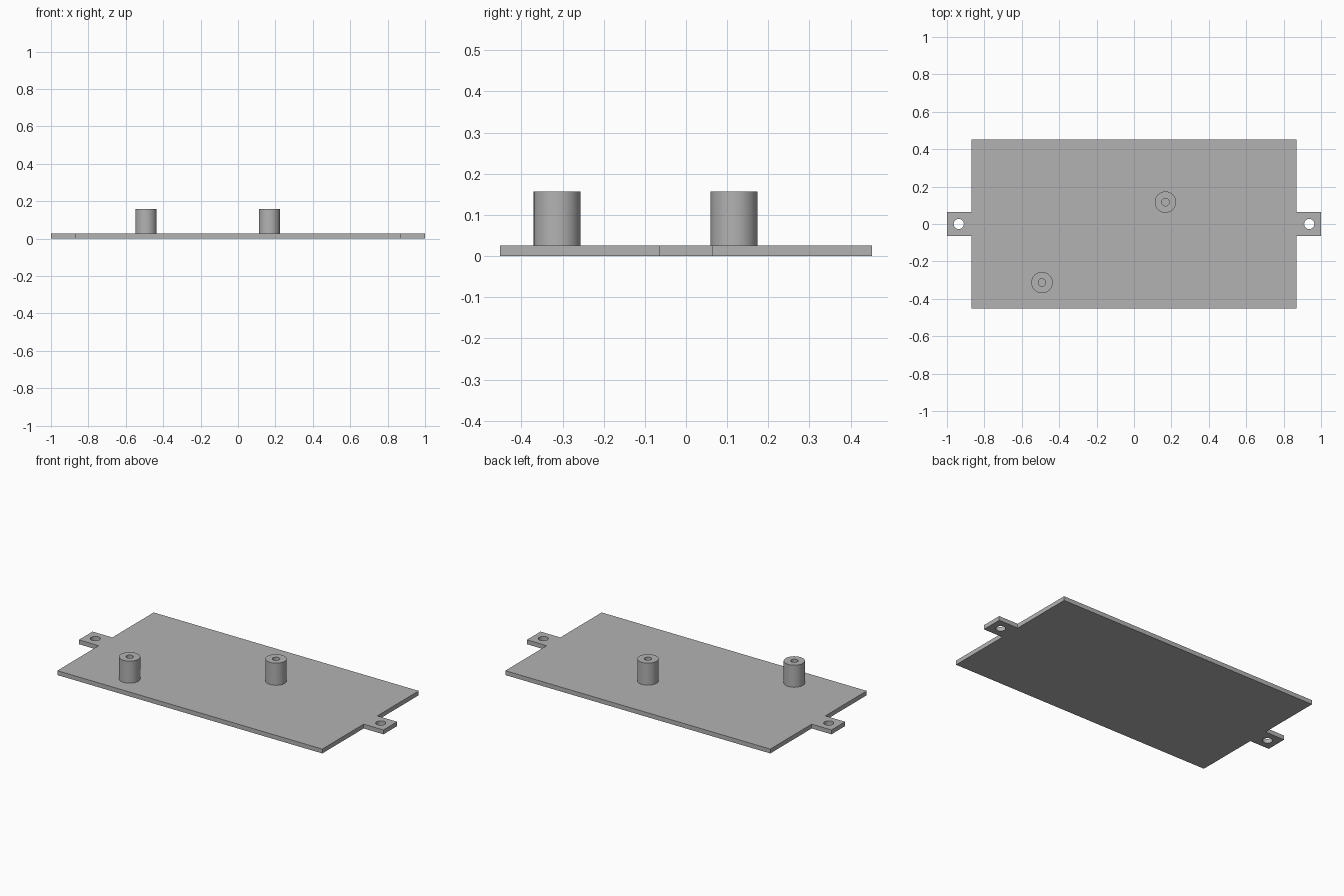
import bpy, bmesh
from math import pi, radians
from mathutils import Matrix, Vector

if "Cube" in bpy.data.objects:
    bpy.data.objects.remove(bpy.data.objects["Cube"])

THICK = 0.026
TOP = 0.157
HALF_X, HALF_Y = 0.87, 0.452
EAR_X, EAR_Y = 1.0, 0.064
HOLE_X, HOLE_R = 0.937, 0.027
POST_R, BORE_R = 0.057, 0.02
SIDES = 48

grey = bpy.data.materials.new("plain grey")
grey.use_nodes = True
colour = (0.45, 0.45, 0.45, 1)
grey.diffuse_color = colour
grey.node_tree.nodes["Principled BSDF"].inputs["Base Color"].default_value = colour


def make_object(name, bm):
    bmesh.ops.recalc_face_normals(bm, faces=bm.faces)
    mesh = bpy.data.meshes.new(name)
    bm.to_mesh(mesh)
    bm.free()
    mesh.materials.append(grey)
    obj = bpy.data.objects.new(name, mesh)
    bpy.context.collection.objects.link(obj)
    return obj


def activate(obj):
    bpy.ops.object.select_all(action='DESELECT')
    obj.select_set(True)
    bpy.context.view_layer.objects.active = obj


def smooth(obj):
    activate(obj)
    bpy.ops.object.shade_smooth_by_angle(angle=radians(30))


# Base plate with a mounting ear on each end
half = [(HALF_X, -HALF_Y), (HALF_X, -EAR_Y), (EAR_X, -EAR_Y),
        (EAR_X, EAR_Y), (HALF_X, EAR_Y), (HALF_X, HALF_Y)]
outline = half + [(-x, -y) for x, y in half]
bm = bmesh.new()
face = bm.faces.new([bm.verts.new((x, y, 0)) for x, y in outline])
solid = bmesh.ops.extrude_face_region(bm, geom=[face])
bmesh.ops.translate(bm, vec=(0, 0, THICK),
                    verts=[v for v in solid["geom"] if isinstance(v, bmesh.types.BMVert)])
plate = make_object("base_plate", bm)

# Screw holes through the ears
bm = bmesh.new()
for side in (-1, 1):
    bmesh.ops.create_cone(bm, cap_ends=True, segments=SIDES, radius1=HOLE_R,
                          radius2=HOLE_R, depth=4 * THICK,
                          matrix=Matrix.Translation((side * HOLE_X, 0, THICK / 2)))
cutter = make_object("ear_hole_cutter", bm)
cutter.hide_render = True
cut = plate.modifiers.new("ear holes", 'BOOLEAN')
cut.operation = 'DIFFERENCE'
cut.solver = 'EXACT'
cut.object = cutter
activate(plate)
bpy.ops.object.modifier_apply(modifier=cut.name)
bpy.data.objects.remove(cutter)
smooth(plate)


# Hollow standoff: a closed tube spun from a profile
def standoff(name, x, y):
    bm = bmesh.new()
    profile = [(POST_R, THICK), (POST_R, TOP), (BORE_R, TOP), (BORE_R, THICK)]
    verts = [bm.verts.new((r, 0, z)) for r, z in profile]
    edges = [bm.edges.new((verts[i], verts[i + 1])) for i in range(len(verts) - 1)]
    bmesh.ops.spin(bm, geom=verts + edges, cent=(0, 0, 0), axis=(0, 0, 1),
                   angle=2 * pi, steps=SIDES)
    bmesh.ops.remove_doubles(bm, verts=bm.verts, dist=0.0001)
    bmesh.ops.translate(bm, vec=Vector((x, y, 0)), verts=bm.verts)
    obj = make_object(name, bm)
    # Keep the normals pointing away from the tube wall
    top = max(obj.data.polygons, key=lambda p: p.center.z)
    if top.normal.z < 0:
        obj.data.flip_normals()
    smooth(obj)


standoff("front_right_standoff", -0.492, -0.313)
standoff("back_left_standoff", 0.168, 0.117)
